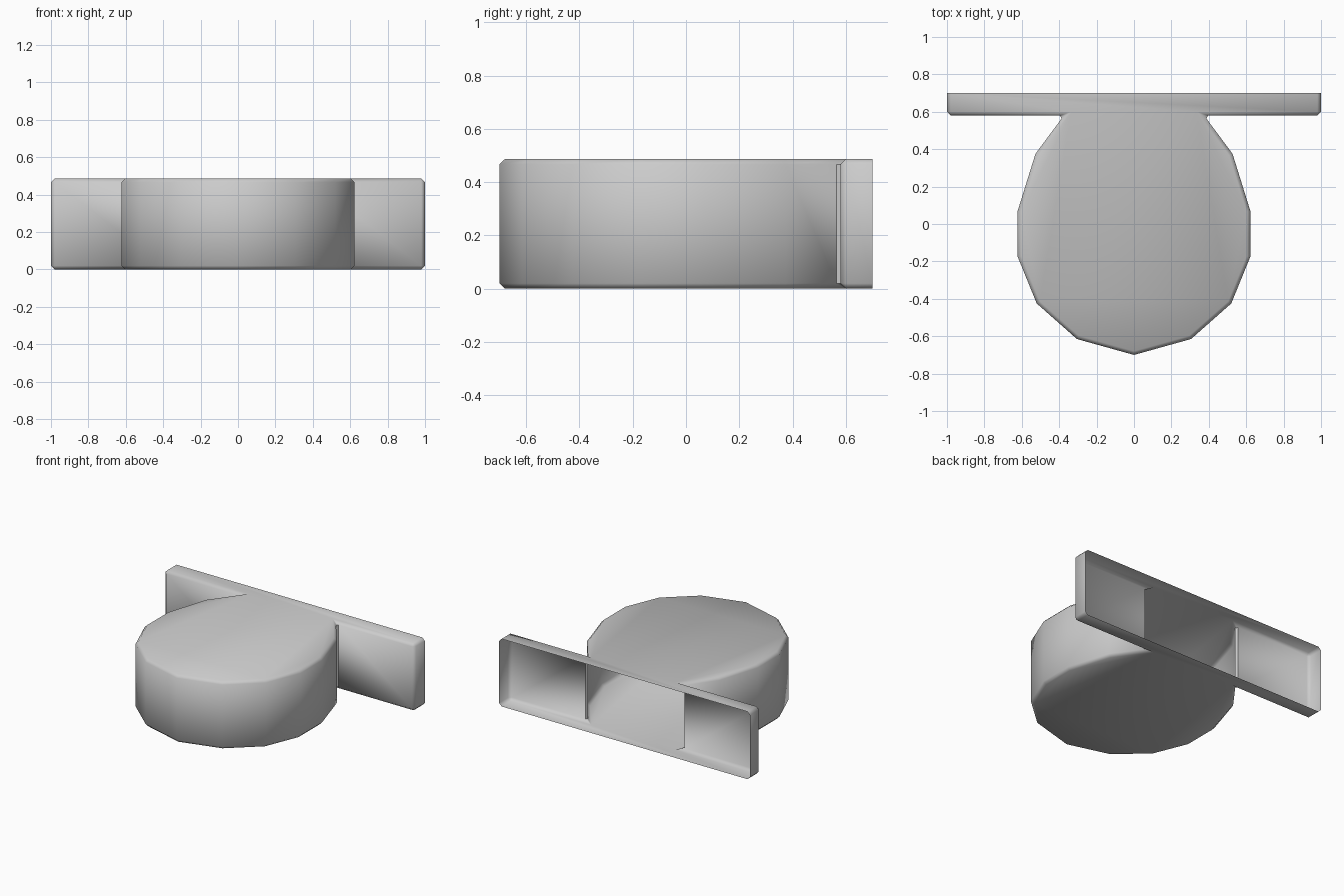
import bpy
import bmesh
import math

cube = bpy.data.objects.get("Cube")
if cube:
    bpy.data.objects.remove(cube, do_unlink=True)

HEIGHT = 0.487
BEVEL = 0.02

# One plain grey material
grey = bpy.data.materials.new("light_grey")
grey.use_nodes = True
color = (0.6, 0.6, 0.6, 1)
grey.diffuse_color = color
grey.node_tree.nodes["Principled BSDF"].inputs["Base Color"].default_value = color

# Half outline: back edge, flange end, neck, then round the drum to the front
half = [(1.0, 0.70), (1.0, 0.58), (0.375, 0.58), (0.527, 0.375), (0.622, 0.07),
        (0.622, -0.175), (0.52, -0.425), (0.305, -0.615)]
outline = half + [(0, -0.70)] + [(-x, y) for x, y in reversed(half)]

# Hollow shell: floor, roof and side walls, left open along the back
bm = bmesh.new()
low = [bm.verts.new((x, y, 0)) for x, y in outline]
high = [bm.verts.new((x, y, HEIGHT)) for x, y in outline]
bm.faces.new(low)
bm.faces.new(high)
for i in range(len(outline) - 1):
    bm.faces.new((low[i], low[i + 1], high[i + 1], high[i]))
bmesh.ops.recalc_face_normals(bm, faces=bm.faces)
roof = max(bm.faces, key=lambda f: f.calc_center_median().z)
if roof.normal.z < 0:
    bmesh.ops.reverse_faces(bm, faces=bm.faces)

# Chamfer the rims, neck corners and flange corners
sharp = [e for e in bm.edges
         if len(e.link_faces) == 2 and e.calc_face_angle() > math.radians(33)]
bmesh.ops.bevel(bm, geom=sharp, offset=BEVEL, segments=1, affect='EDGES',
                profile=0.5, clamp_overlap=True)

mesh = bpy.data.meshes.new("drum_with_flange")
bm.to_mesh(mesh)
bm.free()
mesh.materials.append(grey)
shell = bpy.data.objects.new("drum_with_flange", mesh)
bpy.context.collection.objects.link(shell)

# Smooth the drum wall and chamfers
bpy.ops.object.select_all(action='DESELECT')
shell.select_set(True)
bpy.context.view_layer.objects.active = shell
bpy.ops.object.shade_smooth_by_angle(angle=math.radians(50))
